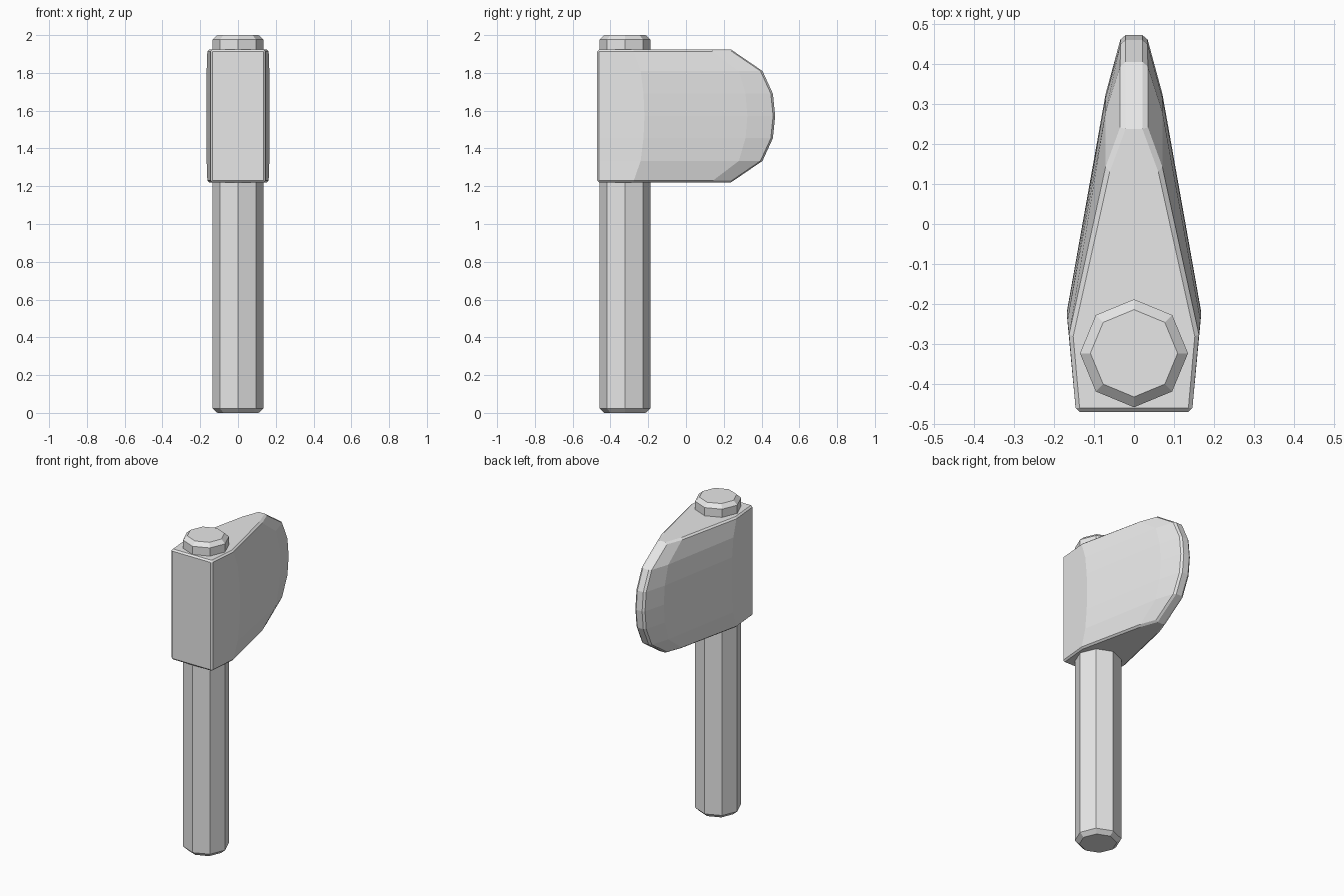
import bpy, bmesh
from math import pi, radians

cube = bpy.data.objects.get("Cube")
if cube:
    bpy.data.objects.remove(cube, do_unlink=True)

# Single grey material
grey = bpy.data.materials.new("plain grey")
grey.use_nodes = True
colour = (0.8, 0.8, 0.8, 1)
grey.diffuse_color = colour
grey.node_tree.nodes["Principled BSDF"].inputs["Base Color"].default_value = colour


def finish(name, bm, bevel, limit):
    bmesh.ops.recalc_face_normals(bm, faces=bm.faces)
    mesh = bpy.data.meshes.new(name)
    bm.to_mesh(mesh)
    bm.free()
    mesh.materials.append(grey)
    obj = bpy.data.objects.new(name, mesh)
    bpy.context.collection.objects.link(obj)
    mod = obj.modifiers.new("edge chamfer", "BEVEL")
    mod.width = bevel
    mod.segments = 1
    mod.limit_method = "ANGLE"
    mod.angle_limit = radians(limit)
    return obj


# Octagonal handle running through the head
bm = bmesh.new()
bmesh.ops.create_cone(bm, cap_ends=True, segments=8, radius1=0.135, radius2=0.135, depth=2)
for v in bm.verts:
    v.co.y -= 0.323
    v.co.z += 1
handle = finish("handle", bm, 0.024, 60)

# Wedge head: horizontal outlines stacked by height, symmetric about the middle
# each row: height above middle, (half width, y) of cheek, shoulder and cutting edge
half = [
    (0.0, (0.168, -0.22), (0.071, 0.325), (0.031, 0.472)),
    (0.118, (0.168, -0.225), (0.071, 0.315), (0.031, 0.46)),
    (0.238, (0.166, -0.24), (0.071, 0.28), (0.031, 0.405)),
    (0.352, (0.162, -0.28), (0.071, 0.13), (0.031, 0.238)),
]
rows = [(-h, *pts) for h, *pts in reversed(half[1:])] + half

bm = bmesh.new()
rings = []
for h, *pts in rows:
    right_side = [(0.145, -0.47)] + pts
    outline = right_side + [(-x, y) for x, y in reversed(right_side)]
    rings.append([bm.verts.new((x, y, 1.572 + h)) for x, y in outline])
n = len(rings[0])
for low, high in zip(rings, rings[1:]):
    for i in range(n):
        j = (i + 1) % n
        bm.faces.new((low[i], low[j], high[j], high[i]))
bm.faces.new(rings[0])
bm.faces.new(rings[-1])
# merge the flat poll into one face
poll = [e for e in bm.edges if all(v.co.y < -0.46 for v in e.verts)
        and abs(e.verts[0].co.z - e.verts[1].co.z) < 0.001
        and abs(e.verts[0].co.z - 1.572) < 0.3]
bmesh.ops.dissolve_edges(bm, edges=poll, use_verts=False)
head = finish("axe_head", bm, 0.01, 42)
